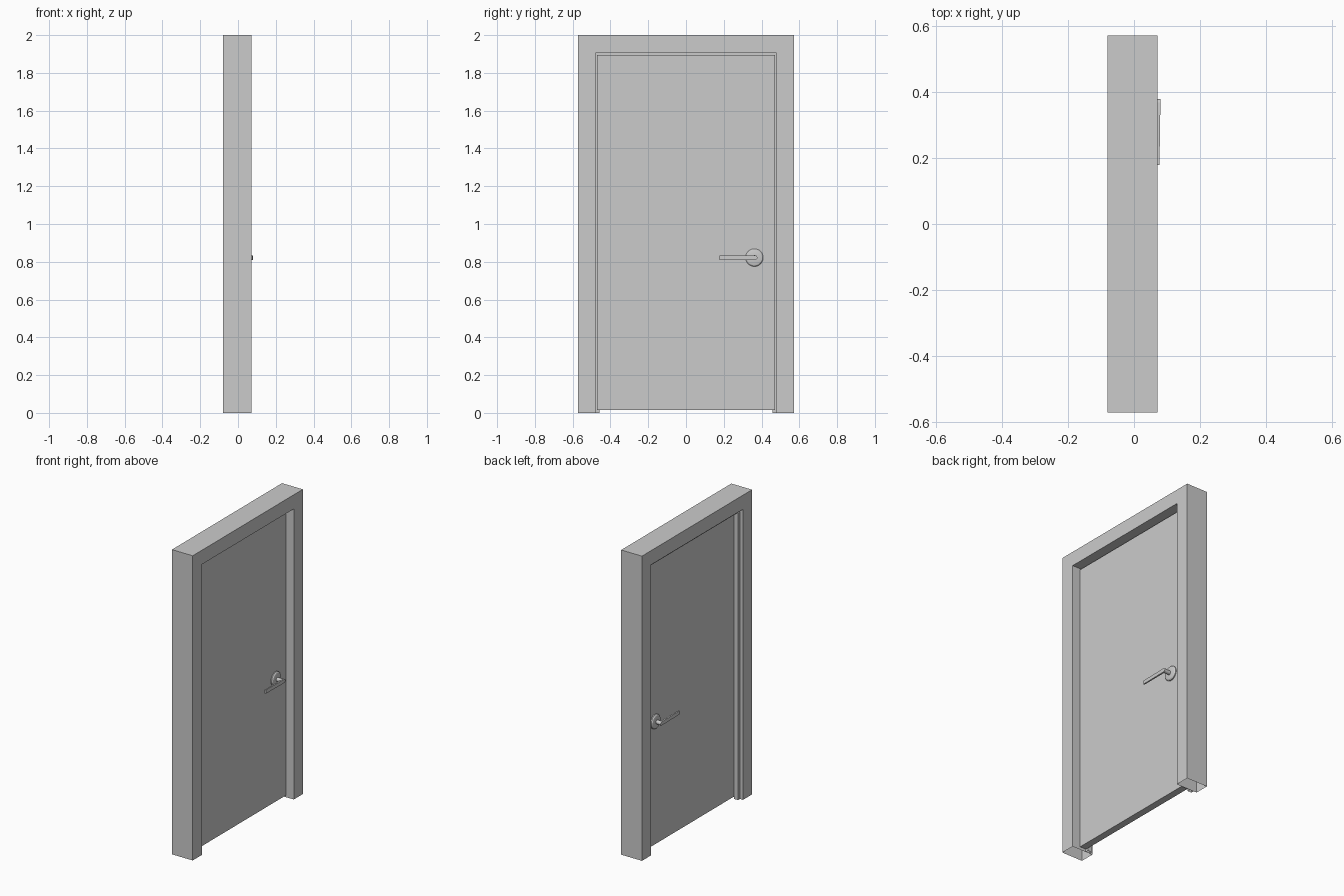
import bpy, bmesh, math
from mathutils import Matrix

if "Cube" in bpy.data.objects:
    bpy.data.objects.remove(bpy.data.objects["Cube"])


def finish(name, bm, smooth=False):
    bmesh.ops.recalc_face_normals(bm, faces=bm.faces)
    mesh = bpy.data.meshes.new(name)
    bm.to_mesh(mesh)
    bm.free()
    obj = bpy.data.objects.new(name, mesh)
    bpy.context.collection.objects.link(obj)
    if smooth:
        bpy.ops.object.select_all(action='DESELECT')
        obj.select_set(True)
        bpy.context.view_layer.objects.active = obj
        bpy.ops.object.shade_smooth_by_angle(angle=math.radians(30))
    return obj


def extrude_x(bm, outline, x0, x1):
    """Extrude a (y, z) outline from x0 to x1."""
    face = bm.faces.new([bm.verts.new((x0, y, z)) for y, z in outline])
    ext = bmesh.ops.extrude_face_region(bm, geom=[face], use_keep_orig=True)
    moved = [g for g in ext['geom'] if isinstance(g, bmesh.types.BMVert)]
    bmesh.ops.translate(bm, verts=moved, vec=(x1 - x0, 0, 0))


def arch(name, outer, top, inner, inner_top, x0, x1):
    """Two jambs and a head in one piece, left open underneath."""
    bm = bmesh.new()
    extrude_x(bm, [(-outer, 0), (-outer, top), (outer, top), (outer, 0),
                   (inner, 0), (inner, inner_top), (-inner, inner_top), (-inner, 0)], x0, x1)
    bmesh.ops.recalc_face_normals(bm, faces=bm.faces)
    under = [f for f in bm.faces if all(v.co.z < 1e-4 for v in f.verts)]
    bmesh.ops.delete(bm, geom=under, context='FACES_ONLY')
    return finish(name, bm)


def lathe_x(name, profile, y, z, side, segments=32):
    """Spin an (x, radius) profile around an x-parallel axis."""
    bm = bmesh.new()
    rings = []
    for x, r in profile:
        angles = [2 * math.pi * i / segments for i in range(segments)]
        rings.append([bm.verts.new((side * x, y + r * math.cos(a), z + r * math.sin(a)))
                      for a in angles])
    for a, b in zip(rings, rings[1:]):
        for i in range(segments):
            j = (i + 1) % segments
            bm.faces.new((a[i], a[j], b[j], b[i]))
    bm.faces.new(rings[0])
    bm.faces.new(rings[-1])
    return finish(name, bm, True)


# Frame and door stop
arch("door_frame", 0.571, 2.0, 0.477, 1.907, -0.08, 0.071)
arch("door_stop", 0.477, 1.907, 0.457, 1.887, -0.058, -0.029)

# Door leaf
bm = bmesh.new()
extrude_x(bm, [(-0.472, 0.015), (0.472, 0.015), (0.472, 1.896), (-0.472, 1.896)], -0.028, 0.018)
finish("door_leaf", bm)

# Lever handles on both faces
HY, HZ, R = 0.362, 0.822, 0.012
for side, label, face in ((1, "front", 0.018), (-1, "back", 0.028)):
    lathe_x(label + "_rose", [(face - 0.003, 0.047), (face + 0.006, 0.047),
                              (face + 0.012, 0.041), (face + 0.015, 0.028)], HY, HZ, side)
    lathe_x(label + "_stem", [(face + 0.010, 0.013), (0.070, 0.013)], HY, HZ, side, 20)
    bm = bmesh.new()
    arc = [math.pi * (i / 10 - 0.5) for i in range(11)]
    end = [(HY + 0.004 + R * math.cos(a), HZ + R * math.sin(a)) for a in arc]
    extrude_x(bm, [(0.178, HZ + R), (0.178, HZ - R)] + end, side * 0.069, side * 0.080)
    # Lever thins slightly toward its free end
    for v in bm.verts:
        if v.co.y < 0.2 and abs(v.co.x) > 0.075:
            v.co.x = side * 0.077
    finish(label + "_lever", bm, True)
